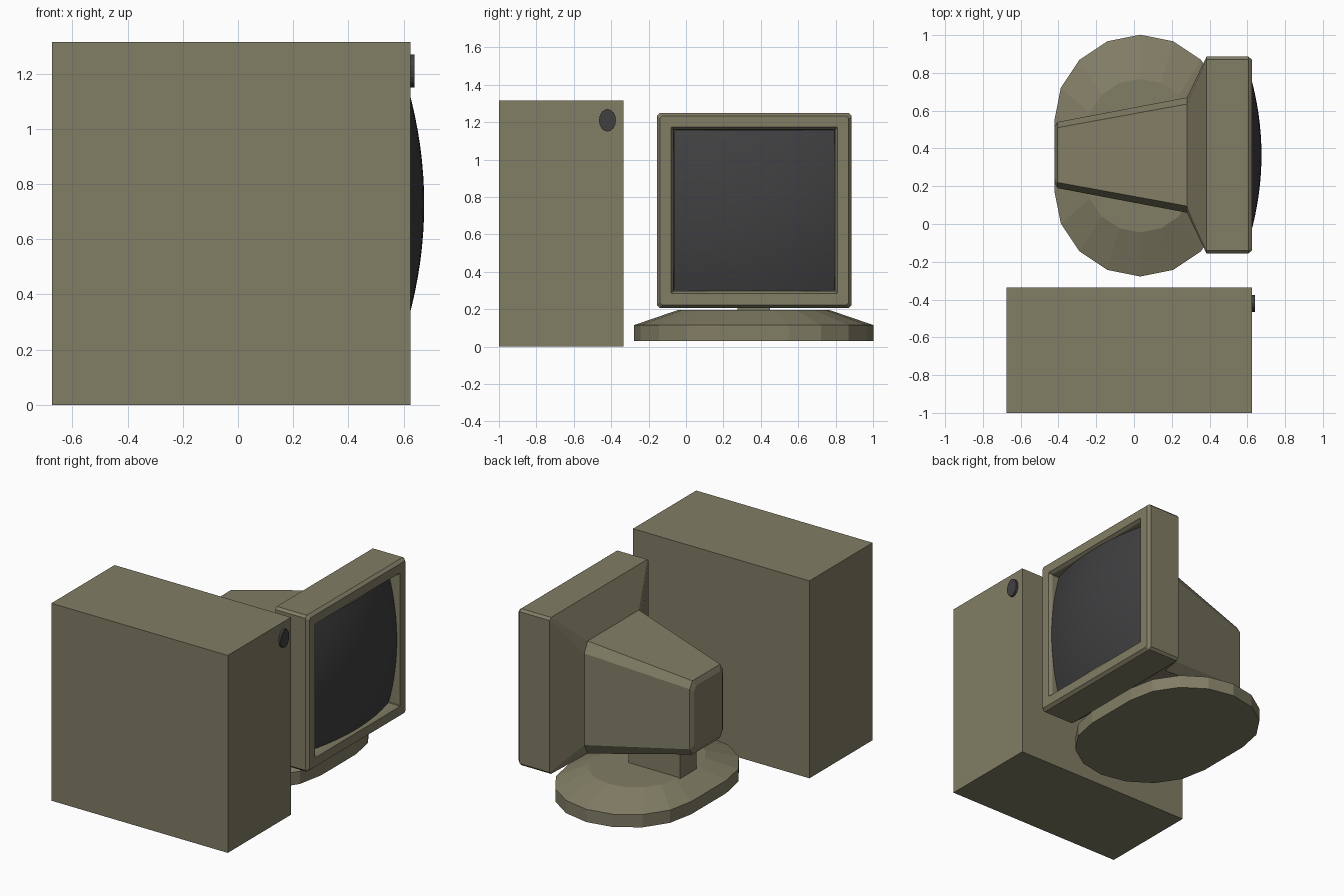
import bpy, bmesh, math

cube = bpy.data.objects.get("Cube")
if cube:
    bpy.data.objects.remove(cube, do_unlink=True)


def material(name, rgb):
    mat = bpy.data.materials.new(name)
    mat.use_nodes = True
    mat.diffuse_color = (*rgb, 1)
    mat.node_tree.nodes["Principled BSDF"].inputs["Base Color"].default_value = (*rgb, 1)
    return mat


OLIVE = material("olive_beige", (0.22, 0.205, 0.13))
DARK = material("dark_grey", (0.05, 0.05, 0.053))


def finish(name, bm, mat):
    bmesh.ops.recalc_face_normals(bm, faces=bm.faces)
    mesh = bpy.data.meshes.new(name)
    bm.to_mesh(mesh)
    bm.free()
    mesh.materials.append(mat)
    obj = bpy.data.objects.new(name, mesh)
    bpy.context.collection.objects.link(obj)
    return obj


def box(name, low, high, mat):
    bm = bmesh.new()
    bmesh.ops.create_cube(bm, size=1)
    for v in bm.verts:
        v.co = [(a + b) / 2 + c * (b - a) for a, b, c in zip(low, high, v.co)]
    return finish(name, bm, mat)


def loft(name, rings, mat, caps=True):
    """Skin a list of equal-length point rings."""
    bm = bmesh.new()
    loops = [[bm.verts.new(p) for p in ring] for ring in rings]
    n = len(loops[0])
    for a, b in zip(loops, loops[1:]):
        for i in range(n):
            j = (i + 1) % n
            bm.faces.new((a[i], a[j], b[j], b[i]))
    if caps:
        bm.faces.new(loops[0])
        bm.faces.new(loops[-1])
    return finish(name, bm, mat)


def section(x, z, hy, hz, cy, cz):
    """Rectangle with cut corners, across the depth of the monitor."""
    corners = []
    for sy, sz, flip in ((1, 1, 0), (-1, 1, 1), (-1, -1, 0), (1, -1, 1)):
        pair = [(x, MID_Y + sy * hy, z + sz * (hz - cz)),
                (x, MID_Y + sy * (hy - cy), z + sz * hz)]
        corners += pair[::-1] if flip else pair
    return corners


MID_Y = 0.365

# Tower case and its round power button
box("tower_case", (-0.675, -1, 0), (0.625, -0.335, 1.315), OLIVE)
button = [[(x, -0.42 + 0.045 * math.cos(t), 1.21 + 0.06 * math.sin(t))
           for t in [math.tau * i / 16 for i in range(16)]] for x in (0.61, 0.64)]
loft("power_button", button, DARK)

# Monitor housing: rear tube, flare, frame, then the recess for the screen
loft("monitor_housing", [
    section(-0.42, 0.655, 0.15, 0.21, 0.025, 0.03),
    section(-0.405, 0.655, 0.175, 0.245, 0.03, 0.045),
    section(0.28, 0.655, 0.305, 0.375, 0.035, 0.07),
    section(0.384, 0.728, 0.521, 0.521, 0.015, 0.015),
    section(0.605, 0.728, 0.521, 0.521, 0.015, 0.015),
    section(0.625, 0.728, 0.505, 0.505, 0.012, 0.012),
    section(0.625, 0.728, 0.445, 0.445, 0.004, 0.004),
    section(0.605, 0.728, 0.432, 0.432, 0.004, 0.004),
    section(0.53, 0.728, 0.43, 0.43, 0.004, 0.004),
], OLIVE)

# Bulging screen
bm = bmesh.new()
bmesh.ops.create_grid(bm, x_segments=16, y_segments=16, size=0.43)
for v in bm.verts:
    y, z = v.co.x, v.co.y
    v.co = (0.675 - 0.33 * (y * y + z * z), MID_Y + y, 0.728 + z)
    v.normal_update()
screen = finish("screen", bm, DARK)
for poly in screen.data.polygons:
    poly.use_smooth = True


# Oval foot: two half circles joined by straight sides, with a sloping top
def oval(scale, z):
    points = []
    for side in (1, -1):
        for i in range(9):
            t = math.pi * i / 8
            points.append((0.033 + side * scale * 0.455 * math.cos(t),
                           MID_Y - 0.003 + side * scale * (0.185 + 0.455 * math.sin(t)), z))
    return points


loft("monitor_foot", [oval(1, 0.03), oval(1, 0.115), oval(0.635, 0.195)], OLIVE)

# Neck between foot and housing
box("monitor_neck", (-0.27, 0.275, 0.18), (0.11, 0.45, 0.42), OLIVE)
